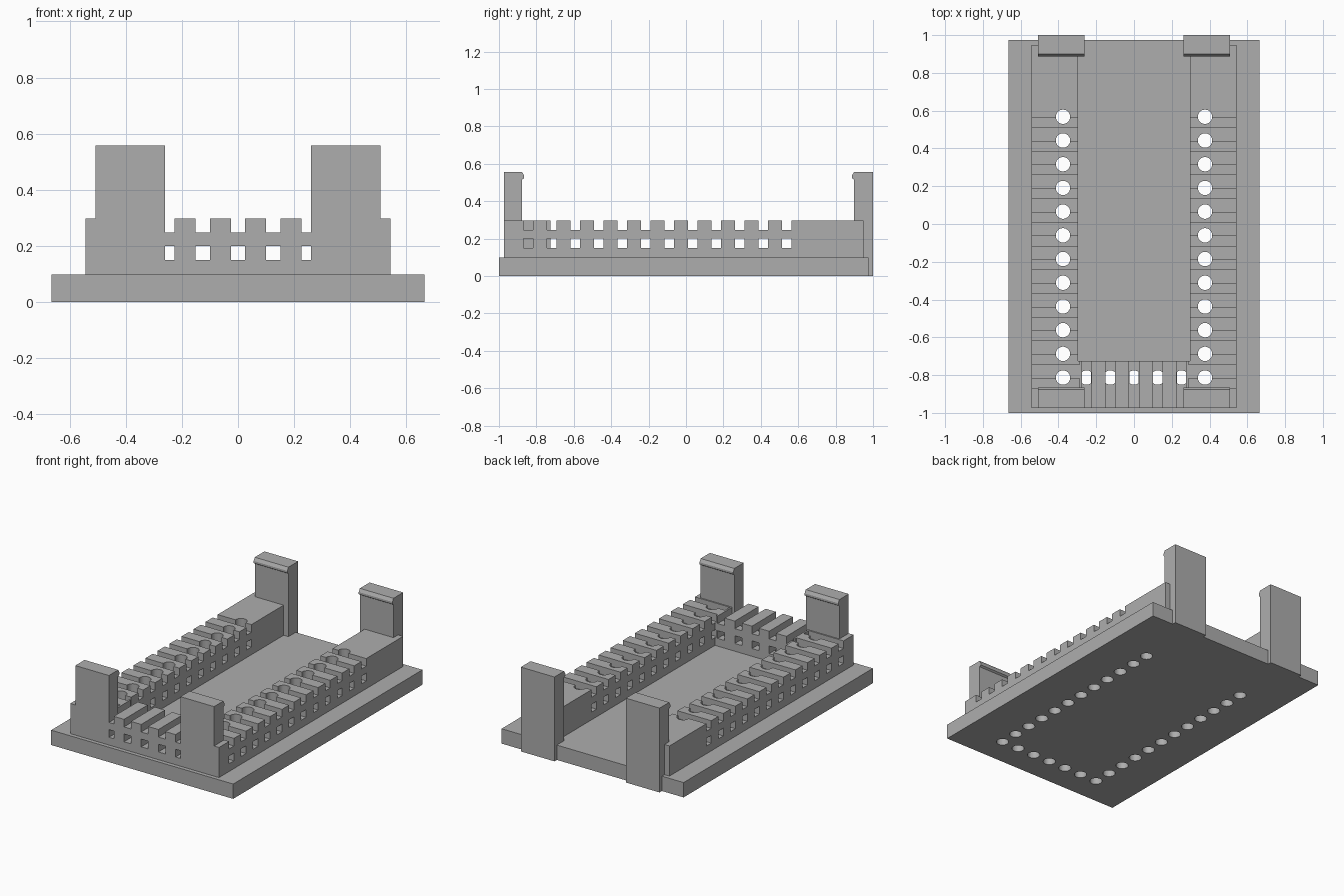
import bpy, bmesh, math
from mathutils import Vector

cube = bpy.data.objects.get("Cube")
if cube:
    bpy.data.objects.remove(cube, do_unlink=True)

grey = bpy.data.materials.new("plain_grey")
grey.use_nodes = True
colour = (0.42, 0.42, 0.42, 1)
grey.diffuse_color = colour
grey.node_tree.nodes["Principled BSDF"].inputs["Base Color"].default_value = colour

# Shared sizes
BASE_TOP, RAIL_TOP = 0.098, 0.297
RAIL_IN, RAIL_OUT = 0.296, 0.543
FRONT, BACK, POCKET = -0.974, 0.948, -0.725
PITCH, HALF_SLOT, HOLE_R = 0.1255, 0.0255, 0.038
HOLE_X, HOLE_Y = 0.376, -0.813
SLOT_Y = -0.843
ROWS = [i * PITCH for i in range(12)]
COLUMNS = [i * PITCH for i in range(-2, 3)]


def prism(bm, outline, start, end, along=(0, 0, 1)):
    """Extrude an outline of 3D points from start to end along an axis."""
    along = Vector(along)
    face = bm.faces.new([bm.verts.new(Vector(p) + along * start) for p in outline])
    made = bmesh.ops.extrude_face_region(bm, geom=[face])
    verts = [g for g in made["geom"] if isinstance(g, bmesh.types.BMVert)]
    bmesh.ops.translate(bm, verts=verts, vec=along * (end - start))


def box(bm, x0, x1, y0, y1, z0, z1):
    prism(bm, [(x0, y0, 0), (x1, y0, 0), (x1, y1, 0), (x0, y1, 0)], z0, z1)


def pin(bm, x, y, z0, z1, half_width=1):
    """Round pin, optionally flattened on its two sides."""
    ring = []
    for i in range(32):
        a = math.tau * (i + 0.5) / 32
        dx = max(-half_width, min(half_width, HOLE_R * math.cos(a)))
        ring.append((x + dx, y + HOLE_R * math.sin(a), 0))
    prism(bm, ring, z0, z1)


def finish(name, bm):
    bmesh.ops.recalc_face_normals(bm, faces=bm.faces)
    mesh = bpy.data.meshes.new(name)
    bm.to_mesh(mesh)
    bm.free()
    mesh.materials.append(grey)
    obj = bpy.data.objects.new(name, mesh)
    bpy.context.collection.objects.link(obj)
    return obj


def carve(obj, cutters):
    """Subtract each cutter, bake the result and remove the cutters."""
    for cutter in cutters:
        cutter.hide_render = True
        mod = obj.modifiers.new("carve", "BOOLEAN")
        mod.operation, mod.solver, mod.object = "DIFFERENCE", "EXACT", cutter
    graph = bpy.context.evaluated_depsgraph_get()
    baked = bpy.data.meshes.new_from_object(obj.evaluated_get(graph))
    obj.modifiers.clear()
    obj.data = baked
    for cutter in cutters:
        bpy.data.objects.remove(cutter, do_unlink=True)


def pin_cutter(name, z0, z1, front_half_width):
    bm = bmesh.new()
    for row in ROWS:
        for side in (-1, 1):
            pin(bm, side * HOLE_X, HOLE_Y + row, z0, z1)
    for x in COLUMNS:
        pin(bm, x, HOLE_Y, z0, z1, front_half_width)
    return finish(name, bm)


def slot_cutter(name, z0, z1):
    bm = bmesh.new()
    for row in ROWS:
        y = SLOT_Y + row
        for side in (-1, 1):
            x0, x1 = sorted((side * (RAIL_IN - 0.008), side * (RAIL_OUT + 0.1)))
            box(bm, x0, x1, y - HALF_SLOT, y + HALF_SLOT, z0, z1)
    for x in COLUMNS:
        box(bm, x - HALF_SLOT, x + HALF_SLOT, FRONT - 0.1, POCKET + 0.01, z0, z1)
    return finish(name, bm)


# Base plate with rows of drilled holes
bm = bmesh.new()
box(bm, -0.665, 0.665, -1, 0.975, 0, BASE_TOP)
base = finish("base_plate", bm)
carve(base, [pin_cutter("base_holes", -0.1, 0.2, 1)])

# U-shaped rail with top notches, side windows and holes
bm = bmesh.new()
half = [(RAIL_OUT, FRONT), (RAIL_OUT, BACK), (RAIL_IN, BACK), (RAIL_IN, POCKET)]
outline = [(x, y, 0) for x, y in half] + [(-x, y, 0) for x, y in reversed(half)]
prism(bm, outline, BASE_TOP, RAIL_TOP)
rail = finish("notched_rail", bm)
carve(rail, [slot_cutter("notches", 0.247, 0.4),
             slot_cutter("windows", 0.149, 0.2),
             pin_cutter("rail_holes", 0.05, 0.35, HALF_SLOT - 0.001)])

# Upright clips with a small hooked lip facing inwards
CLIP_TOP, LIP = 0.557, 0.012


def clip(name, side, outer, inner, bottom):
    inward = math.copysign(LIP, inner - outer)
    profile = [(outer, bottom), (inner, bottom), (inner, 0.515),
               (inner + inward, 0.523), (inner + inward, 0.537),
               (inner, CLIP_TOP), (outer, CLIP_TOP)]
    bm = bmesh.new()
    start, end = sorted((side * 0.261, side * 0.507))
    prism(bm, [(0, y, z) for y, z in profile], start, end, (1, 0, 0))
    finish(name, bm)


for label, side in (("left", 1), ("right", -1)):
    clip("front_clip_" + label, side, FRONT, -0.877, BASE_TOP)
    clip("back_clip_" + label, side, 1.0, 0.899, 0)
